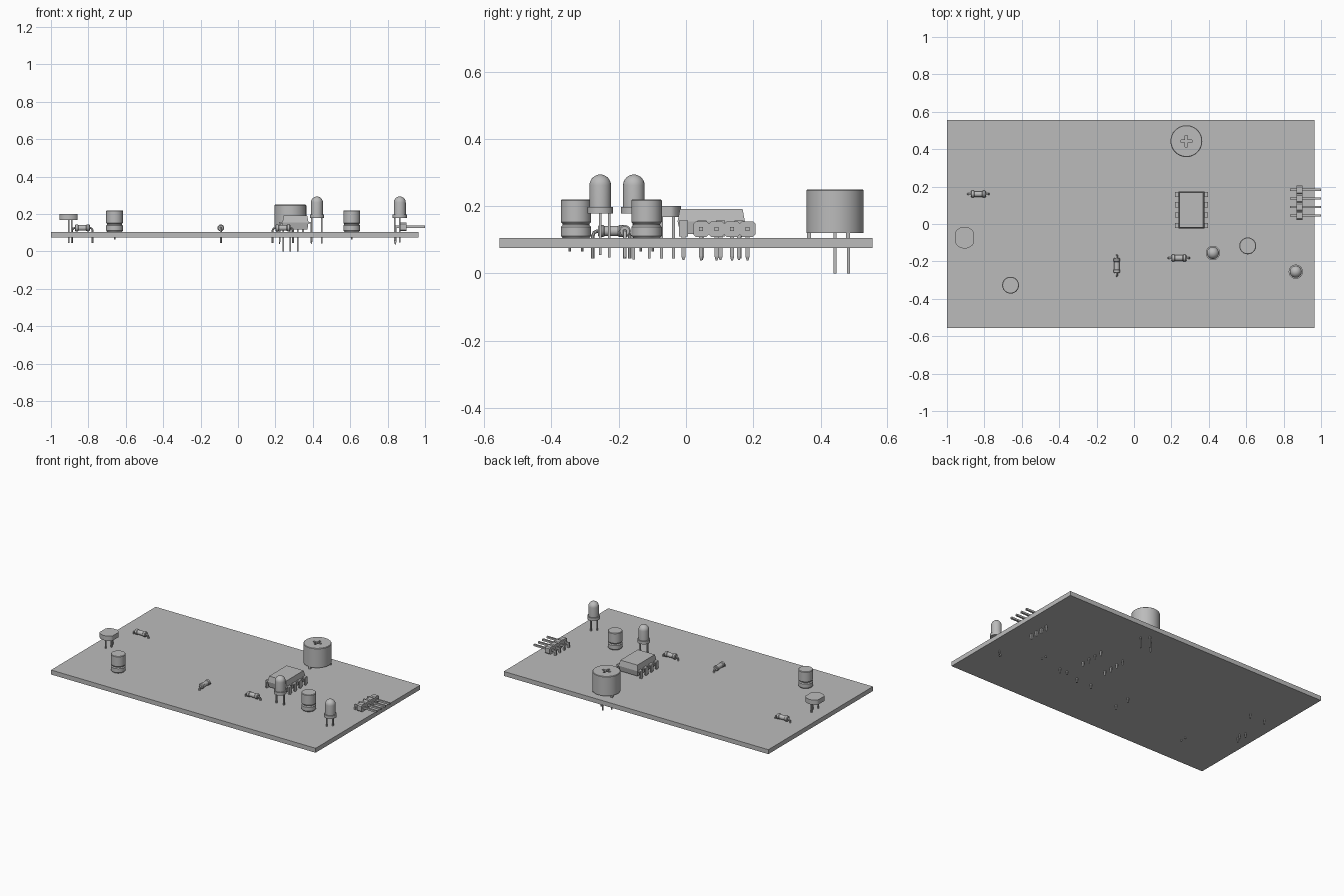
import bpy, bmesh, math
from mathutils import Vector

cube = bpy.data.objects.get("Cube")
if cube:
    bpy.data.objects.remove(cube, do_unlink=True)

grey = bpy.data.materials.new("plain grey")
grey.use_nodes = True
TONE = (0.5, 0.5, 0.5, 1)
grey.diffuse_color = TONE
for node in grey.node_tree.nodes:
    if node.type == 'BSDF_PRINCIPLED':
        node.inputs["Base Color"].default_value = TONE

BOARD_TOP = 0.105


def finish(name, bm, smooth=False):
    bmesh.ops.recalc_face_normals(bm, faces=bm.faces)
    mesh = bpy.data.meshes.new(name)
    bm.to_mesh(mesh)
    bm.free()
    mesh.materials.append(grey)
    ob = bpy.data.objects.new(name, mesh)
    bpy.context.scene.collection.objects.link(ob)
    if smooth:
        bpy.ops.object.select_all(action='DESELECT')
        ob.select_set(True)
        bpy.context.view_layer.objects.active = ob
        bpy.ops.object.shade_smooth_by_angle(angle=math.radians(35))
    return ob


def add_box(bm, lo, hi, taper=1.0):
    """Box between two corners; taper scales the lower end."""
    lo, hi = Vector(lo), Vector(hi)
    mid, size = (lo + hi) / 2, hi - lo
    for v in bmesh.ops.create_cube(bm, size=1)["verts"]:
        k = taper if v.co.z < 0 else 1
        v.co = mid + Vector((v.co.x * size.x * k, v.co.y * size.y * k, v.co.z * size.z))


def add_lathe(bm, profile, x, y, steps=40):
    """Revolve (radius, z) points about a vertical axis."""
    verts = [bm.verts.new((x + r, y, z)) for r, z in profile]
    edges = [bm.edges.new(pair) for pair in zip(verts, verts[1:])]
    bmesh.ops.spin(bm, geom=verts + edges, cent=(x, y, 0), axis=(0, 0, 1),
                   angle=math.tau, steps=steps, use_merge=True)
    bmesh.ops.remove_doubles(bm, verts=bm.verts, dist=1e-5)


def add_tube(bm, path, r, sides=10):
    """Sweep a circle along a path lying in one vertical plane."""
    pts = [Vector(p) for p in path]
    run = pts[-1] - pts[0]
    side = Vector((-run.y, run.x, 0))
    side = side.normalized() if side.length > 1e-6 else Vector((1, 0, 0))
    rings = []
    for i, p in enumerate(pts):
        t = (pts[min(i + 1, len(pts) - 1)] - pts[max(i - 1, 0)]).normalized()
        up = t.cross(side)
        rings.append([bm.verts.new(p + r * (math.cos(a) * side + math.sin(a) * up))
                      for a in (math.tau * k / sides for k in range(sides))])
    for a, b in zip(rings, rings[1:]):
        for k in range(sides):
            n = (k + 1) % sides
            bm.faces.new((a[k], a[n], b[n], b[k]))
    bm.faces.new(rings[0])
    bm.faces.new(rings[-1])


# Circuit board
bm = bmesh.new()
add_box(bm, (-1, -0.555, 0.075), (0.965, 0.555, BOARD_TOP))
finish("circuit_board", bm)


# Round capacitors with a crimped waist
def capacitor(name, x, y):
    bm = bmesh.new()
    r, z0 = 0.045, BOARD_TOP
    add_lathe(bm, [(0, z0), (r - 0.006, z0), (r, z0 + 0.007), (r, 0.138), (r - 0.005, 0.144),
                   (r - 0.005, 0.147), (r, 0.153), (r, 0.217), (r - 0.003, 0.22), (0, 0.22)], x, y)
    for s in (-1, 1):
        add_tube(bm, [(x, y + s * 0.018, z0), (x, y + s * 0.018, 0.065)], 0.004)
    finish(name, bm, True)


capacitor("left_capacitor", -0.66, -0.327)
capacitor("right_capacitor", 0.608, -0.117)


# Lamps with a domed lens and two legs
def lamp(name, x, y, legs):
    bm = bmesh.new()
    r, z0, zc = 0.032, 0.178, 0.262
    dome = [(r * math.cos(a), zc + r * math.sin(a))
            for a in (math.pi / 2 * k / 8 for k in range(8))]
    add_lathe(bm, [(0, z0), (0.038, z0), (0.038, z0 + 0.02), (r, z0 + 0.02)]
              + dome + [(0, zc + r)], x, y)
    for dx, dy, z in legs:
        add_box(bm, (x + dx - 0.004, y + dy - 0.004, z), (x + dx + 0.004, y + dy + 0.004, z0))
    finish(name, bm, True)


lamp("middle_lamp", 0.422, -0.155, [(-0.027, 0, 0.05), (0.027, 0, 0.042)])
lamp("corner_lamp", 0.865, -0.255, [(-0.027, 0, 0.055), (0, 0.027, 0.048)])


# Resistors: rounded body on a bent wire
def resistor(name, x, y, axis):
    bm = bmesh.new()
    d, z = Vector(axis), 0.126
    at = Vector((x, y, 0))
    bend = [(-0.055, 0.045), (-0.055, z - 0.014), (-0.051, z - 0.004), (-0.042, z)]
    path = bend + [(-u, h) for u, h in reversed(bend)]
    add_tube(bm, [at + d * u + Vector((0, 0, h)) for u, h in path], 0.0055)
    shape = [(0, -0.04), (0.014, -0.04), (0.018, -0.036), (0.018, -0.024), (0.015, -0.02)]
    shape += [(r, -u) for r, u in reversed(shape)]
    body = bmesh.new()
    add_lathe(body, shape, 0, 0, 20)
    turn = Vector((0, 0, 1)).rotation_difference(d).to_matrix()
    for v in body.verts:
        v.co = turn @ v.co + at + Vector((0, 0, z))
    finish(name + "_body", body, True)
    finish(name + "_wire", bm, True)


resistor("back_resistor", -0.832, 0.16, (1, 0, 0))
resistor("right_resistor", 0.24, -0.182, (1, 0, 0))
resistor("front_resistor", -0.092, -0.222, (0, 1, 0))

# Sensor disc with flat sides on tall legs
bm = bmesh.new()
sx, sy = -0.906, -0.073
add_lathe(bm, [(0, 0.168), (0.058, 0.168), (0.058, 0.2), (0, 0.2)], sx, sy, 48)
for v in bm.verts:
    v.co.x = max(sx - 0.048, min(sx + 0.048, v.co.x))
for dx, dy in ((0, -0.036), (0, 0.036), (0.018, 0)):
    add_box(bm, (sx + dx - 0.004, sy + dy - 0.004, 0.045), (sx + dx + 0.004, sy + dy + 0.004, 0.168))
finish("sensor_disc", bm, True)

# Chip body: tapered above and below its seam
bm = bmesh.new()
cx, cy, seam = 0.307, 0.075, 0.155
add_box(bm, (cx - 0.07, cy - 0.1, 0.118), (cx + 0.07, cy + 0.1, seam), 0.92)
add_box(bm, (cx - 0.07, cy - 0.1, seam), (cx + 0.07, cy + 0.1, 0.192))
for v in bm.verts:
    if v.co.z > 0.19:
        v.co.x = cx + (v.co.x - cx) * 0.9
        v.co.y = cy + (v.co.y - cy) * 0.93
finish("chip_body", bm)

# Chip pins: shoulder, wide blade and narrow tip
bm = bmesh.new()
for s in (-1, 1):
    for k in range(4):
        y = cy + (k - 1.5) * 0.055
        xs = sorted((cx + s * 0.06, cx + s * 0.089))
        add_box(bm, (xs[0], y - 0.014, 0.149), (xs[1], y + 0.014, 0.158))
        xs = sorted((cx + s * 0.081, cx + s * 0.089))
        add_box(bm, (xs[0], y - 0.014, 0.11), (xs[1], y + 0.014, 0.153))
        add_box(bm, (xs[0], y - 0.006, 0.05), (xs[1], y + 0.006, 0.11))
        add_box(bm, (xs[0], y - 0.006, 0.04), (xs[1], y + 0.006, 0.05), 0.4)
finish("chip_pins", bm)

# Header block: four chamfered cells
bm = bmesh.new()
pin_rows = [0.114 + (k - 1.5) * 0.046 for k in range(4)]
for y in pin_rows:
    h, c, z0, z1 = 0.023, 0.007, 0.109, 0.155
    ring = [(-h, z0 + c), (c - h, z0), (h - c, z0), (h, z0 + c),
            (h, z1 - c), (h - c, z1), (c - h, z1), (-h, z1 - c)]
    face = bm.faces.new([bm.verts.new((0.868, y + u, z)) for u, z in ring])
    moved = bmesh.ops.extrude_face_region(bm, geom=[face])["geom"]
    bmesh.ops.translate(bm, vec=(0.034, 0, 0),
                        verts=[g for g in moved if isinstance(g, bmesh.types.BMVert)])
finish("header_block", bm)

# Header pins: bent down behind the block, pointing outward in front
bm = bmesh.new()
w = 0.006
for y in pin_rows:
    add_box(bm, (0.835, y - w, 0.126), (1.0, y + w, 0.138))
    add_box(bm, (0.835, y - w, 0.05), (0.847, y + w, 0.126))
    add_box(bm, (0.835, y - w, 0.038), (0.847, y + w, 0.05), 0.4)
finish("header_pins", bm)

# Round trimmer with a cross slot cut into the top
tx, ty, top = 0.28, 0.443, 0.25
bm = bmesh.new()
add_lathe(bm, [(0, 0.12), (0.085, 0.12), (0.085, top - 0.003), (0.082, top), (0, top)], tx, ty, 56)
trimmer = finish("trimmer_body", bm, True)
cutters = []
for a, b in ((0.03, 0.007), (0.007, 0.03)):
    bm = bmesh.new()
    add_box(bm, (tx - a, ty - b, top - 0.015), (tx + a, ty + b, top + 0.02))
    cutter = finish("slot_cutter", bm)
    cutter.hide_render = True
    cutters.append(cutter)
    mod = trimmer.modifiers.new("slot", 'BOOLEAN')
    mod.object, mod.operation, mod.solver = cutter, 'DIFFERENCE', 'EXACT'
bpy.context.view_layer.objects.active = trimmer
for mod in list(trimmer.modifiers):
    if mod.type == 'BOOLEAN':
        bpy.ops.object.modifier_apply(modifier=mod.name)
for cutter in cutters:
    bpy.data.objects.remove(cutter, do_unlink=True)

# Trimmer feet and three long pins
bm = bmesh.new()
for k in range(3):
    a = math.radians(-90 + 120 * k)
    x, y = tx + 0.078 * math.cos(a), ty + 0.078 * math.sin(a)
    add_box(bm, (x - 0.006, y - 0.006, BOARD_TOP), (x + 0.006, y + 0.006, 0.122))
for dx, dy in ((-0.039, 0), (0, 0.04), (0.039, 0)):
    add_box(bm, (tx + dx - 0.004, ty + dy - 0.004, 0), (tx + dx + 0.004, ty + dy + 0.004, 0.122))
finish("trimmer_feet_and_pins", bm)
